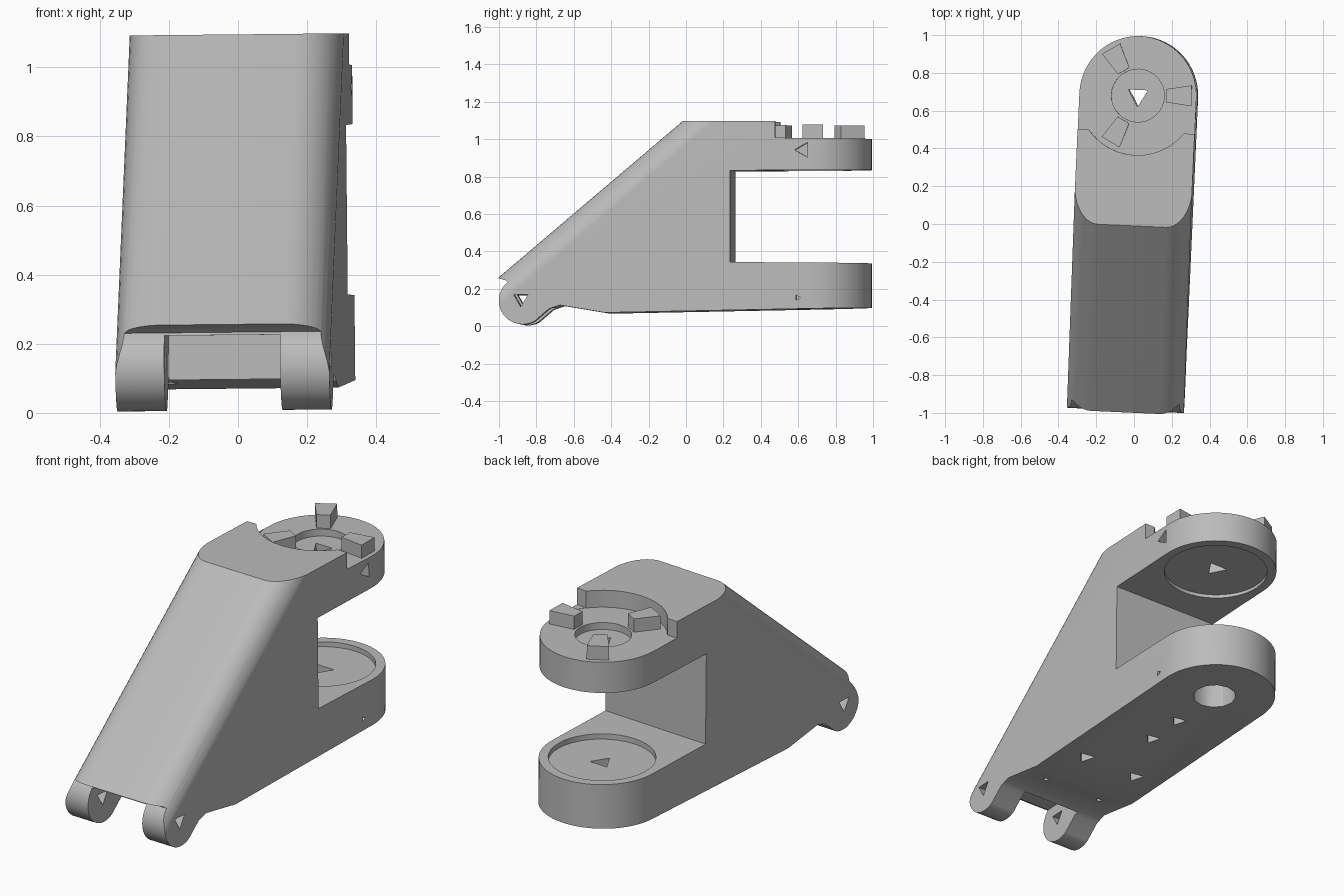
import bpy
import bmesh
from math import sin, cos, pi, radians
from mathutils import Matrix

old = bpy.data.objects.get("Cube")
if old:
    bpy.data.objects.remove(old, do_unlink=True)

mat = bpy.data.materials.new("plain grey")
mat.use_nodes = True
grey = (0.5, 0.5, 0.5, 1)
mat.diffuse_color = grey
mat.node_tree.nodes["Principled BSDF"].inputs["Base Color"].default_value = grey

HALF = 0.31       # half width of the bracket
PIVOT = 0.68      # y of the vertical pivot axis
TOP = 1.095
TILT = Matrix.Rotation(-0.045, 4, "Z") @ Matrix.Rotation(-0.01, 4, "Y")


def arc(cx, cy, rx, ry, a0, a1, n):
    angles = [radians(a0 + (a1 - a0) * i / n) for i in range(n + 1)]
    return [(cx + rx * cos(a), cy + ry * sin(a)) for a in angles]


def prism(name, pts, lo, hi, place):
    """Extrude a 2D outline from lo to hi; place maps (u, v, w) to x, y, z."""
    bm = bmesh.new()
    a, b = [[bm.verts.new(place(u, v, w)) for u, v in pts] for w in (lo, hi)]
    bm.faces.new(a)
    bm.faces.new(b[::-1])
    for i in range(len(pts)):
        j = (i + 1) % len(pts)
        bm.faces.new((a[j], a[i], b[i], b[j]))
    bmesh.ops.recalc_face_normals(bm, faces=bm.faces)
    mesh = bpy.data.meshes.new(name)
    bm.to_mesh(mesh)
    bm.free()
    mesh.materials.append(mat)
    obj = bpy.data.objects.new(name, mesh)
    bpy.context.collection.objects.link(obj)
    return obj


def sideways(u, v, w):
    return (w, u, v)


def upright(u, v, w):
    return (u, v, w)


def along_slope(u, v, w):
    return (u, v - (TOP - w) * 1.178, w)


def combine(obj, other, operation):
    mod = obj.modifiers.new("cut", "BOOLEAN")
    mod.operation, mod.object, mod.solver = operation, other, "EXACT"
    other.hide_render = True
    bpy.context.view_layer.objects.active = obj
    bpy.ops.object.modifier_apply(modifier=mod.name)
    bpy.data.objects.remove(other, do_unlink=True)


def drill(x, y, r, lo, hi, sides=3, place=upright, turn=0):
    """Cut a round or three-sided hole."""
    pts = arc(x, y, r, r, turn, turn + 360, sides)[:-1]
    combine(body, prism("drill", pts, lo, hi, place), "DIFFERENCE")


# Side silhouette: sloped front, C-shaped rear, hinge lug at the foot
profile = [(-1.03, 0.28), (-0.06, TOP), (0.49, TOP), (0.49, 1.005),
           (1.1, 1.0), (1.1, 0.835), (0.25, 0.83), (0.25, 0.34),
           (1.1, 0.335), (1.1, 0.1), (-0.42, 0.07), (-0.66, 0.11), (-0.72, 0.09)]
profile += arc(-0.86, 0.135, 0.128, 0.128, -60, -230, 24)
profile += [(-0.955, 0.243), (-1.03, 0.265)]
body = prism("bracket_body", profile, -0.4, 0.4, sideways)

# Rounded long edges of the sloping front
w = HALF + 0.002
slope = arc(-0.18, 0.2, w - 0.18, 0.21, 180, 270, 10)
slope += arc(0.18, 0.2, w - 0.18, 0.21, 270, 360, 10) + [(w, 4), (-w, 4)]
combine(body, prism("slope_limit", slope, -0.2, 1.3, along_slope), "INTERSECT")

# Rounded rear ends of both arms
plan = arc(0, PIVOT, HALF, 0.315, 0, 180, 32) + [(-HALF, -1.5), (HALF, -1.5)]
combine(body, prism("plan_limit", plan, -0.3, 1.4, upright), "INTERSECT")

# Gap between the two hinge lugs
gap = [(-1.3, -0.2), (-0.7, -0.2), (-0.7, 0.225), (-1.3, 0.225)]
combine(body, prism("hinge_gap", gap, -0.168, 0.168, sideways), "DIFFERENCE")

# Pivot seats: upper deck, centre recess, facing discs, lower bore
drill(0, PIVOT, 0.316, 1.003, 1.3, 40)
drill(0, PIVOT, 0.14, 0.965, 1.3, 32)
drill(0, PIVOT, 0.265, 0.7, 0.85, 40)
drill(0, PIVOT, 0.265, 0.31, 0.5, 40)
drill(0, PIVOT, 0.11, -0.1, 0.22, 12)
drill(0, PIVOT, 0.06, -0.2, 1.4, turn=30)

# Hinge pin hole and side screw holes
drill(-0.87, 0.145, 0.045, -0.6, 0.6, place=sideways, turn=30)
drill(0.64, 0.94, 0.045, 0.22, 0.6, place=sideways, turn=60)
drill(0.61, 0.15, 0.016, 0.24, 0.6, place=sideways)

# Blind screw holes in the underside
for x, y, r in [(0, 0.37, 0.045), (0, 0.15, 0.045), (0.16, -0.2, 0.05),
                (-0.16, -0.2, 0.045), (0.17, -0.52, 0.022), (-0.17, -0.52, 0.022)]:
    drill(x, y, r, -0.1, 0.2, turn=20)

parts = [body]

# Three locking teeth on the upper deck
tooth = [(0.15, -0.035), (0.285, -0.055), (0.285, 0.055), (0.15, 0.035)]
for i in range(3):
    a = 2 * pi * i / 3 + 0.04
    pts = [(u * cos(a) - v * sin(a), PIVOT + u * sin(a) + v * cos(a)) for u, v in tooth]
    parts.append(prism("lock_tooth_%d" % (i + 1), pts, 0.99, 1.075, upright))

# Slight turn of the whole bracket, then smooth the rounded faces
for obj in parts:
    obj.data.transform(TILT)
    bpy.ops.object.select_all(action="DESELECT")
    obj.select_set(True)
    bpy.context.view_layer.objects.active = obj
    bpy.ops.object.shade_smooth_by_angle(angle=radians(30))
